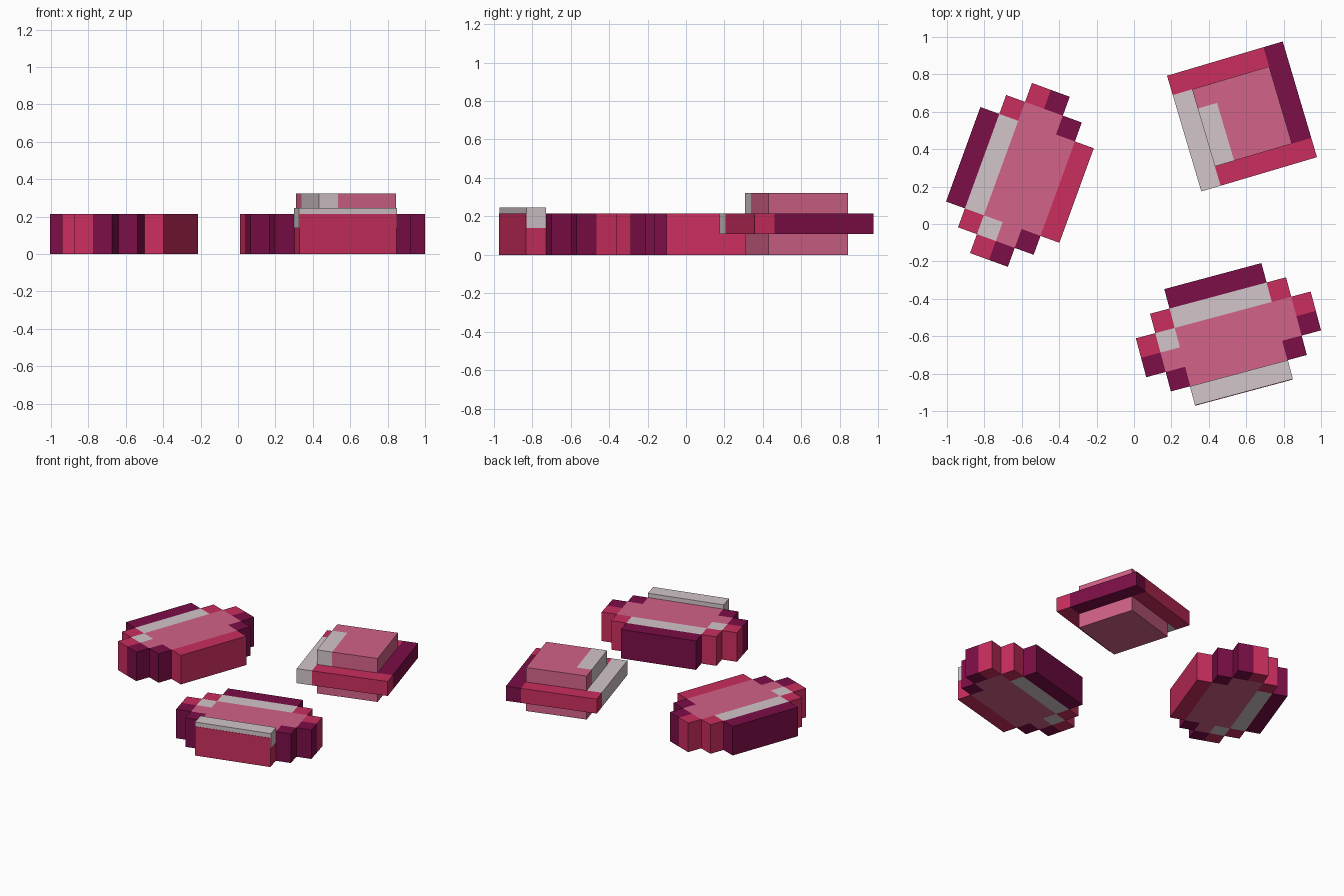
import bpy, bmesh, math
from mathutils import Matrix, Vector

if "Cube" in bpy.data.objects:
    bpy.data.objects.remove(bpy.data.objects["Cube"])

U = 0.1075  # block size


def linear(c):
    c /= 255
    return c / 12.92 if c <= 0.04045 else ((c + 0.055) / 1.055) ** 2.4


def material(name, rgb):
    m = bpy.data.materials.new(name)
    m.diffuse_color = (*[linear(c) for c in rgb], 1)
    m.use_nodes = True
    m.node_tree.nodes["Principled BSDF"].inputs["Base Color"].default_value = m.diffuse_color
    return m


PINK = material("pink", (210, 98, 136))
CRIMSON = material("crimson", (203, 46, 94))
DARK = material("dark plum", (124, 14, 71))
PALE = material("pale grey", (210, 197, 202))


def block(name, mat, frame, x, y, z):
    """Box spanning the block ranges x, y, z inside a gem's frame."""
    bm = bmesh.new()
    bmesh.ops.create_cube(bm, size=1)
    spans = (x, y, z)
    size = Vector([s[1] - s[0] for s in spans])
    mid = Vector([(s[0] + s[1]) / 2 for s in spans])
    bm.transform(frame @ Matrix.Translation(mid) @ Matrix.Diagonal((*size, 1)))
    mesh = bpy.data.meshes.new(name)
    bm.to_mesh(mesh)
    bm.free()
    mesh.materials.append(mat)
    ob = bpy.data.objects.new(name, mesh)
    bpy.context.collection.objects.link(ob)
    return ob


def gem_frame(cx, cy, degrees, pivot):
    return (Matrix.Translation((cx, cy, 0))
            @ Matrix.Rotation(math.radians(degrees), 4, 'Z')
            @ Matrix.Scale(U, 4)
            @ Matrix.Translation((-pivot[0], -pivot[1], 0)))


def long_gem(label, frame):
    z = (0, 2)
    # body and shine
    block(label + "_body", PINK, frame, (2, 5), (0, 5), z)
    block(label + "_body_top", PINK, frame, (2, 4), (5, 6), z)
    block(label + "_body_bottom", PINK, frame, (3, 4), (-1, 0), z)
    block(label + "_shine", PALE, frame, (1, 2), (0, 5), z)
    block(label + "_shine_dot", PALE, frame, (2, 3), (-1, 0), z)
    # long rims
    block(label + "_left_rim", DARK, frame, (0, 1), (0, 5), z)
    block(label + "_right_rim", CRIMSON, frame, (5, 6), (0, 5), z)
    # stepped tips at both ends
    for end, inner, outer in (("top", 5, 6), ("bottom", -1, -2)):
        for side, mat, a, b in (("left", CRIMSON, 1, 2), ("right", DARK, 4, 3)):
            block(f"{label}_{end}_{side}_step", mat, frame, (a, a + 1), (inner, inner + 1), z)
            block(f"{label}_{end}_{side}_tip", mat, frame, (b, b + 1), (outer, outer + 1), z)


# two long gems
long_gem("left_gem", gem_frame(-0.61, 0.2625, -20, (3, 2.5)))
front = gem_frame(0.505, -0.59, -75, (3, 2.5))
long_gem("front_gem", front)
# raised glint on the front gem's rim
block("front_gem_glint", PALE, front, (5, 5.98), (-0.02, 5.02), (1.3, 2.3))

# square gem: core with a lit corner
sq = gem_frame(0.5775, 0.575, 16.5, (3, 3))
block("square_gem_core", PINK, sq, (1, 5), (1, 5), (0, 2))
block("square_gem_crown", PINK, sq, (2, 5), (1, 5), (2, 3))
block("square_gem_crown_corner", PINK, sq, (1, 2), (4, 5), (2, 3))
block("square_gem_shine", PALE, sq, (1, 2), (1, 4), (2, 3))
# pinwheel rim
block("square_gem_back_rim", CRIMSON, sq, (0, 5), (5, 6), (1, 2))
block("square_gem_right_rim", DARK, sq, (5, 6), (1, 6), (1, 2))
block("square_gem_front_rim", CRIMSON, sq, (1, 6), (0, 1), (1, 2))
block("square_gem_left_rim", PALE, sq, (0, 1), (0, 5), (1, 2))
